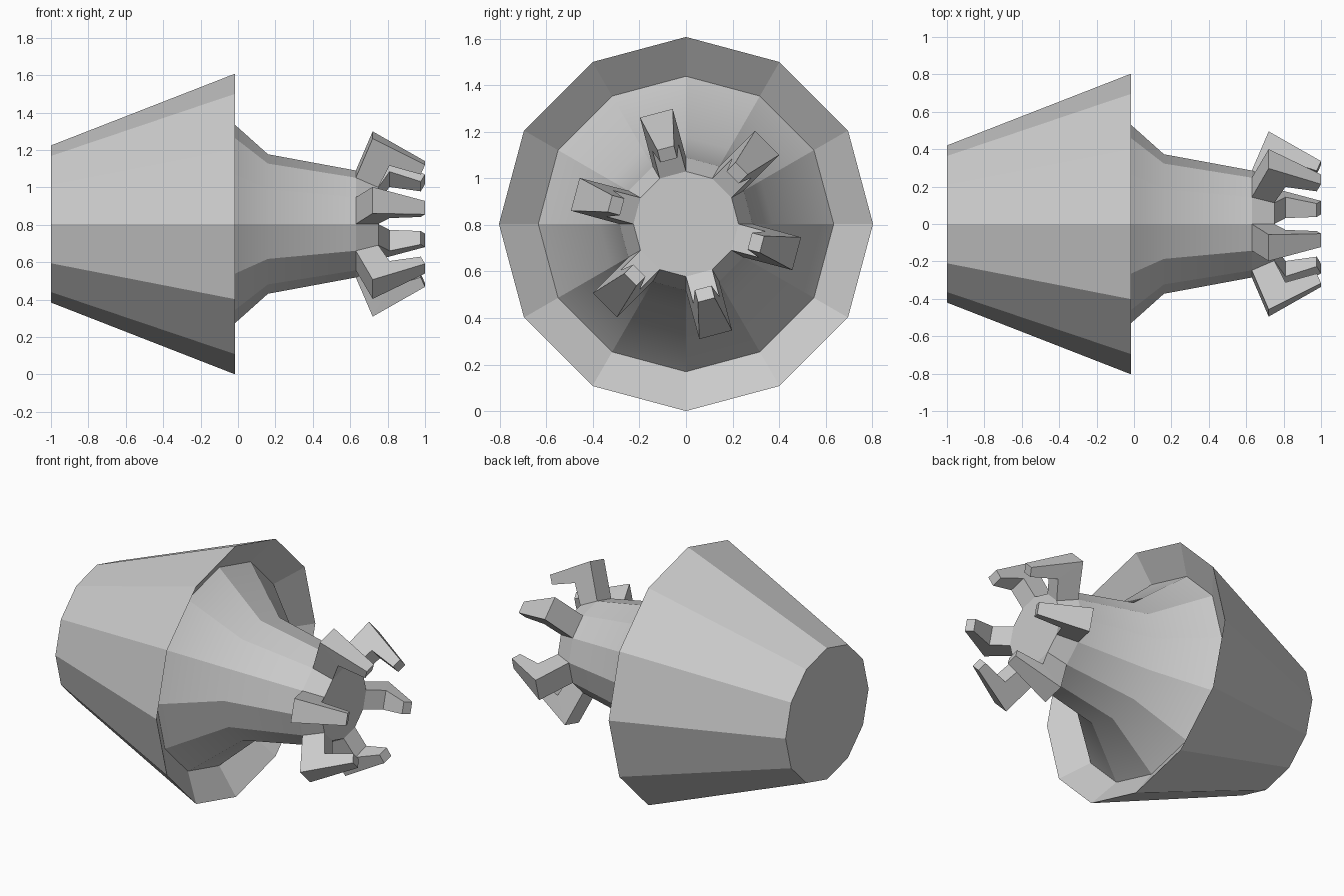
import bpy, bmesh
from math import sin, cos, radians, pi

if "Cube" in bpy.data.objects:
    bpy.data.objects.remove(bpy.data.objects["Cube"])

SIDES, AXIS_Z, HALF = 12, 0.804, radians(15)


def finish(bm, name, soft_x=None):
    """Facet everything, softening only the ring of edges at soft_x."""
    bmesh.ops.recalc_face_normals(bm, faces=bm.faces)
    for f in bm.faces:
        f.smooth = soft_x is not None
    if soft_x is not None:
        for e in bm.edges:
            e.smooth = all(abs(v.co.x - soft_x) < 1e-4 for v in e.verts)
    mesh = bpy.data.meshes.new(name)
    bm.to_mesh(mesh)
    bm.free()
    obj = bpy.data.objects.new(name, mesh)
    obj.location.z = AXIS_Z
    bpy.context.collection.objects.link(obj)
    return obj


# Housing: cone shell, recessed rim and tapering neck, as (x, radius) rings
profile = [(-1, 0.42), (-0.015, 0.804), (-0.133, 0.635),
           (0.16, 0.373), (0.63, 0.286), (0.75, 0.226)]
bm = bmesh.new()
rings = [[bm.verts.new((x, r * cos(2 * pi * i / SIDES), r * sin(2 * pi * i / SIDES)))
          for i in range(SIDES)] for x, r in profile]
for k in range(len(rings) - 1):
    for i in range(SIDES):
        # Alternate facets of the last band are left open for the claws
        if k == len(rings) - 2 and i % 2 == 1:
            continue
        j = (i + 1) % SIDES
        bm.faces.new((rings[k][i], rings[k][j], rings[k + 1][j], rings[k + 1][i]))
bm.faces.new(rings[0])
bm.faces.new(rings[-1])
finish(bm, "housing_and_neck", soft_x=0.16)

# Claws: each row is outer (x, radius, half width) and inner (x, radius, half width)
s, c = sin(HALF), cos(HALF)
claw_rows = [((0.63, 0.286 * c, 0.286 * s), (0.75, 0.226 * c, 0.226 * s)),
             ((0.72, 0.493, 0.073), (0.81, 0.338, 0.058)),
             ((1.0, 0.338, 0.037), (0.977, 0.284, 0.037))]
for n in range(6):
    a = radians(45 + 60 * n)
    bm = bmesh.new()

    def corner(p, side):
        x, r, w = p
        return bm.verts.new((x, r * cos(a) - side * w * sin(a), r * sin(a) + side * w * cos(a)))

    rows = [[corner(o, -1), corner(o, 1), corner(i, 1), corner(i, -1)] for o, i in claw_rows]
    for lo, hi in zip(rows, rows[1:]):
        for i in range(4):
            j = (i + 1) % 4
            bm.faces.new((lo[i], lo[j], hi[j], hi[i]))
    bm.faces.new(rows[-1])
    finish(bm, f"claw_{n + 1}")
